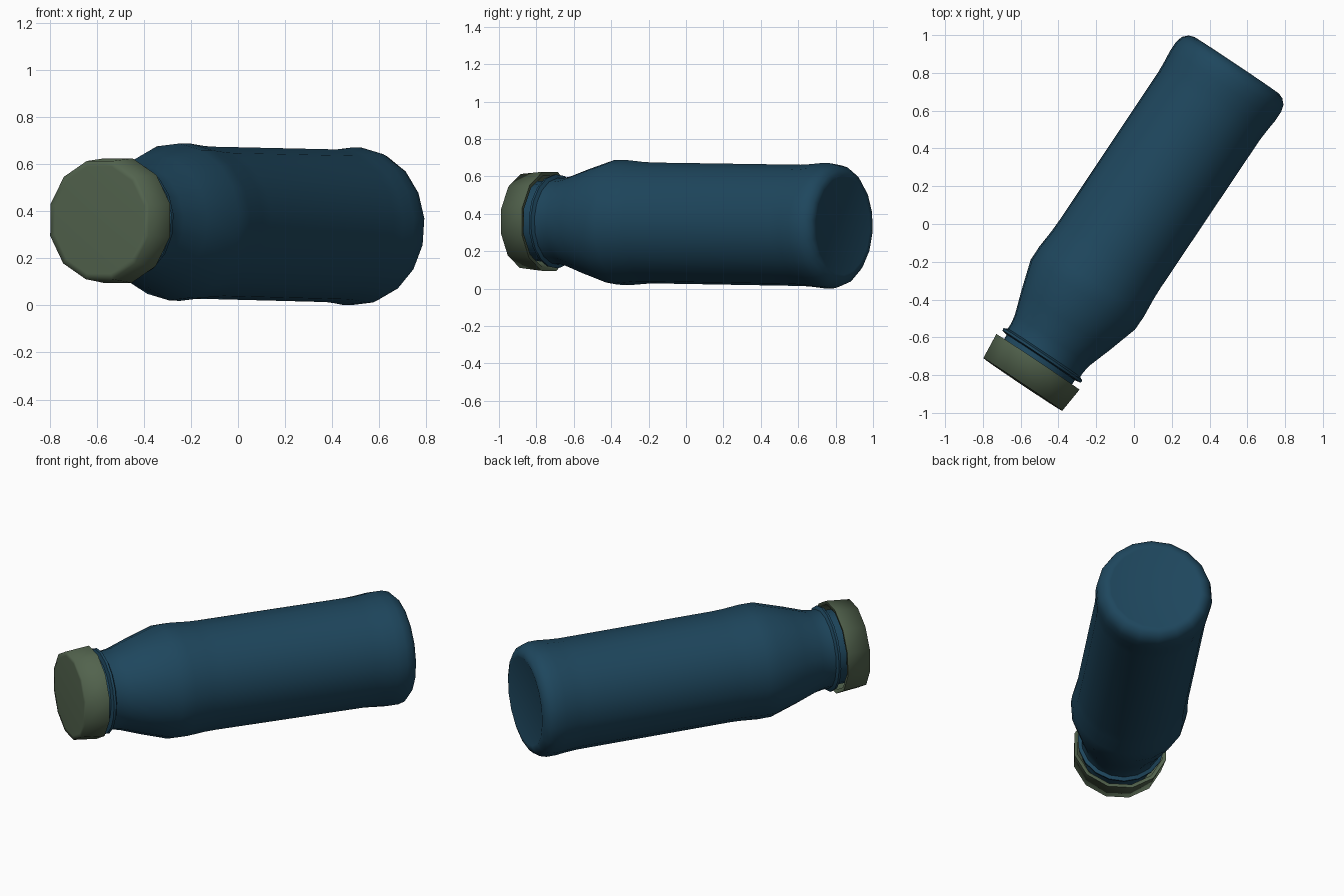
import bpy, bmesh, math
from mathutils import Matrix, Vector

if "Cube" in bpy.data.objects:
    bpy.data.objects.remove(bpy.data.objects["Cube"])

# Bottle lies down: local z runs along the axis from cap (-) to base (+)
axis = Vector((0.556, 0.831, -0.0135)).normalized()
side = Vector((-0.831, 0.556, 0)).normalized()
up = axis.cross(side)
frame = Matrix((side, up, axis)).transposed().to_4x4()
frame.translation = Vector((-0.014, 0.0095, 0.348))


def material(name, rgb):
    m = bpy.data.materials.new(name)
    m.diffuse_color = (*rgb, 1)
    m.use_nodes = True
    m.node_tree.nodes["Principled BSDF"].inputs["Base Color"].default_value = m.diffuse_color
    return m


def lathe(name, profile, sides, offset, mat, angle):
    """Revolve (position along axis, radius) points; both ends are closed."""
    bm = bmesh.new()
    rings = []
    for s, r in profile:
        ring = []
        for i in range(sides):
            a = math.radians(offset) + math.tau * i / sides
            ring.append(bm.verts.new((r * math.cos(a), r * math.sin(a), s)))
        rings.append(ring)
    for a, b in zip(rings, rings[1:]):
        for i in range(sides):
            j = (i + 1) % sides
            bm.faces.new((a[i], a[j], b[j], b[i]))
    bm.faces.new(rings[0])
    bm.faces.new(rings[-1])
    bmesh.ops.recalc_face_normals(bm, faces=bm.faces)
    bm.transform(frame)
    mesh = bpy.data.meshes.new(name)
    bm.to_mesh(mesh)
    bm.free()
    mesh.materials.append(mat)
    ob = bpy.data.objects.new(name, mesh)
    bpy.context.collection.objects.link(ob)
    bpy.ops.object.select_all(action='DESELECT')
    bpy.context.view_layer.objects.active = ob
    ob.select_set(True)
    bpy.ops.object.shade_smooth_by_angle(angle=math.radians(angle))
    return ob


blue = material("bottle_blue", (0.013, 0.062, 0.11))
green = material("cap_green", (0.085, 0.125, 0.075))

# Bottle: neck, thin collar, shoulder bulge, straight body, rounded base
lathe("bottle", [
    (-0.97, 0.215), (-0.862, 0.218), (-0.856, 0.250), (-0.842, 0.252),
    (-0.832, 0.232), (-0.80, 0.232), (-0.75, 0.241), (-0.63, 0.282),
    (-0.462, 0.334), (-0.38, 0.335), (-0.27, 0.326), (-0.20, 0.324),
    (0.735, 0.325), (0.80, 0.329), (0.87, 0.336), (0.925, 0.336),
    (0.965, 0.325), (0.99, 0.30), (1.0, 0.272), (0.997, 0.262),
], 18, 14, blue, 45)

# Cap: hollow twelve-sided cup over the neck
lathe("cap", [
    (-0.985, 0.235), (-0.892, 0.252), (-0.89, 0.274), (-1.033, 0.260),
    (-1.035, 0.235),
], 12, 15, green, 100)
